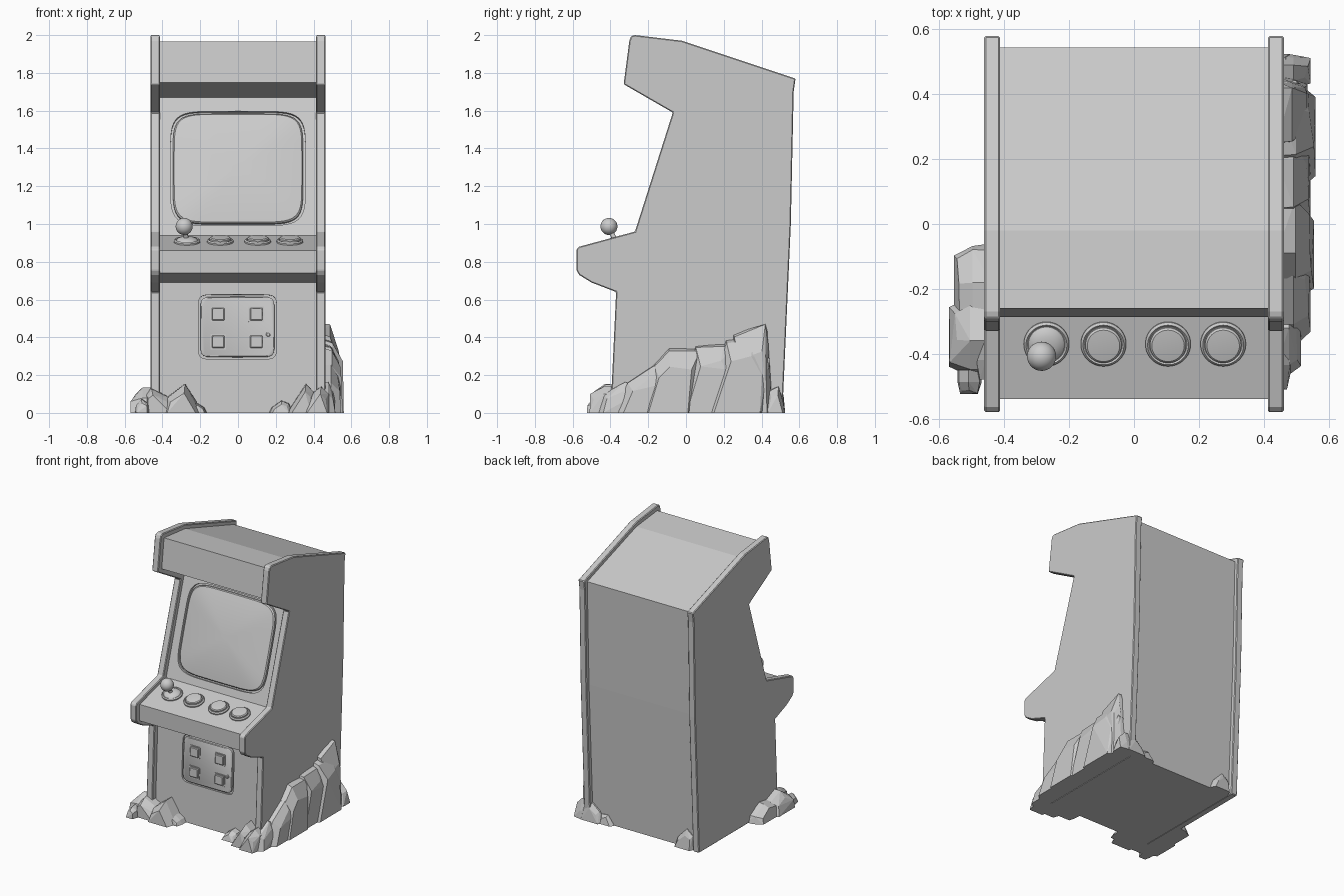
import bpy, bmesh, math, random
from mathutils import Vector, Matrix

if "Cube" in bpy.data.objects:
    bpy.data.objects.remove(bpy.data.objects["Cube"])

random.seed(4)


def finish(name, bm, smooth=False):
    bmesh.ops.recalc_face_normals(bm, faces=bm.faces[:])
    me = bpy.data.meshes.new(name)
    bm.to_mesh(me)
    bm.free()
    ob = bpy.data.objects.new(name, me)
    bpy.context.collection.objects.link(ob)
    if smooth:
        bpy.ops.object.select_all(action='DESELECT')
        ob.select_set(True)
        bpy.context.view_layer.objects.active = ob
        bpy.ops.object.shade_smooth_by_angle(angle=math.radians(35))
    return ob


def prism(name, profile, x0, x1):
    """Extrude a (y, z) side profile along x."""
    bm = bmesh.new()
    a = [bm.verts.new((x0, y, z)) for y, z in profile]
    b = [bm.verts.new((x1, y, z)) for y, z in profile]
    bm.faces.new(a)
    bm.faces.new(b[::-1])
    for i in range(len(a)):
        j = (i + 1) % len(a)
        bm.faces.new((a[i], b[i], b[j], a[j]))
    return finish(name, bm)


def frame(p0, p1, x, t):
    """Matrix lying on the sloped panel p0-p1, local z pointing outwards."""
    p0, p1 = Vector((0, *p0)), Vector((0, *p1))
    up = (p1 - p0).normalized()
    n = Vector((1, 0, 0)).cross(up)
    m = Matrix((Vector((1, 0, 0)), up, n)).transposed().to_4x4()
    m.translation = p0.lerp(p1, t) + Vector((x, 0, 0))
    return m


def loft(name, m, power, rings, segs=48):
    """Stack superellipse rings (half width, half height, z) and cap both ends."""
    def pw(v):
        return math.copysign(abs(v) ** (2 / power), v) if abs(v) > 1e-9 else 0
    bm = bmesh.new()
    loops = []
    for w, h, z in rings:
        loops.append([bm.verts.new(m @ Vector((w * pw(math.cos(a)), h * pw(math.sin(a)), z)))
                      for a in (2 * math.pi * i / segs for i in range(segs))])
    for a, b in zip(loops, loops[1:]):
        for i in range(segs):
            j = (i + 1) % segs
            bm.faces.new((a[i], a[j], b[j], b[i]))
    bm.faces.new(loops[0][::-1])
    bm.faces.new(loops[-1])
    return finish(name, bm, True)


def carve(target, cutter):
    cutter.hide_render = True
    mod = target.modifiers.new("recess", 'BOOLEAN')
    mod.operation, mod.solver, mod.object = 'DIFFERENCE', 'EXACT', cutter
    bpy.context.view_layer.objects.active = target
    bpy.ops.object.modifier_apply(modifier=mod.name)
    bpy.data.objects.remove(cutter)


FACES = {
    "right": lambda u, d, v: (0.44 + d, u, v),
    "left": lambda u, d, v: (-0.44 - d, u, v),
    "front": lambda u, d, v: (u, -0.38 - d, v),
    "back": lambda u, d, v: (u, 0.46 + d, v),
}


def crag(name, poly, face, d1, d0=0.0):
    """Faceted rock: outline on a cabinet face, tapering as it comes outwards."""
    bm = bmesh.new()
    cu = sum(p[0] for p in poly) / len(poly)
    for f, s in ((0, 1), (0.5, 0.97), (1, 0.72)):
        for u, v in poly:
            k = s + random.uniform(-0.05, 0.05) * (f > 0)
            d = d0 + (d1 - d0) * (f - (random.uniform(0, 0.2) if f == 1 and v > 0 else 0))
            bm.verts.new(FACES[face](cu + (u - cu) * k, d, v * k))
    r = bmesh.ops.convex_hull(bm, input=bm.verts[:])
    bmesh.ops.delete(bm, geom=[g for g in r["geom_interior"] if isinstance(g, bmesh.types.BMVert)], context='VERTS')
    bmesh.ops.dissolve_limit(bm, angle_limit=math.radians(8), verts=bm.verts[:], edges=bm.edges[:])
    return finish(name, bm)


# Side panels
side = [(-0.40, 0), (0.51, 0), (0.555, 1.0), (0.57, 1.70), (0.58, 1.77), (-0.02, 1.97),
        (-0.27, 2.0), (-0.29, 1.995), (-0.30, 1.97), (-0.33, 1.74), (-0.07, 1.59),
        (-0.27, 0.96), (-0.565, 0.88), (-0.58, 0.865), (-0.58, 0.755), (-0.565, 0.73),
        (-0.50, 0.69), (-0.37, 0.64)]
for label, x0, x1 in (("left", -0.462, -0.413), ("right", 0.413, 0.462)):
    panel = prism(label + "_side_panel", side, x0, x1)
    bev = panel.modifiers.new("soft_edge", 'BEVEL')
    bev.width, bev.segments = 0.005, 1

# Inset cabinet body
DOOR = ((-0.36, 0.0), (-0.33, 0.69))
DECK = ((-0.54, 0.86), (-0.235, 0.94))
SCREEN = ((-0.235, 0.94), (-0.01, 1.67))
body = prism("cabinet_body", [DOOR[0], (0.478, 0), (0.525, 1.0), (0.545, 1.755), (-0.02, 1.94),
                              (-0.26, 1.965), (-0.287, 1.75), SCREEN[1], SCREEN[0], DECK[0],
                              (-0.54, 0.74), DOOR[1]], -0.414, 0.414)

# Screen, set in a recess with a thin groove around it
m = frame(*SCREEN, 0, 0.485)
carve(body, loft("screen_recess", m, 6, [(0.357, 0.317, -0.02), (0.357, 0.317, 0.05)]))
w, h = 0.345, 0.305
dome = [(w * s, h * s, 0.003 + 0.026 * (1 - s * s)) for s in (0.98, 0.9, 0.78, 0.62, 0.45, 0.28, 0.1)]
loft("screen", m, 6, [(w, h, -0.025), (w, h, -0.004)] + dome)

# Coin door with four square slots and a lock
m = frame(*DOOR, -0.003, 0.455 / 0.69)
carve(body, loft("door_recess", m, 10, [(0.207, 0.171, -0.015), (0.207, 0.171, 0.05)]))
loft("coin_door", m, 10, [(0.196, 0.160, -0.02), (0.196, 0.160, 0.002), (0.191, 0.155, 0.006)])
for i, (x, z) in enumerate([(-0.105, 0.522), (0.097, 0.522), (-0.105, 0.376), (0.097, 0.376)]):
    loft(f"coin_slot_{i + 1}", frame(*DOOR, x, z / 0.69), 14,
         [(r, r, k) for r, k in ((0.042, 0), (0.042, 0.011), (0.036, 0.011), (0.036, 0.007),
                                 (0.033, 0.007), (0.033, 0.016), (0.029, 0.020))], 32)
loft("door_lock", frame(*DOOR, 0.16, 0.415 / 0.69), 2, [(0.012, 0.012, 0), (0.012, 0.012, 0.013), (0.008, 0.008, 0.016)], 16)

# Control deck: joystick base and three buttons
rim = [(0.070, 0), (0.070, 0.008), (0.063, 0.015), (0.058, 0.011), (0.056, 0.011)]
cap = [(0.056, 0.021), (0.050, 0.026), (0.025, 0.028)]
boot = [(0.050, 0.018), (0.030, 0.025), (0.014, 0.028)]
for i, x in enumerate((-0.27, -0.094, 0.105, 0.275)):
    top = cap if i else boot
    loft(f"button_{i}" if i else "joystick_base", frame(*DECK, x, 0.56), 2, [(r, r, k) for r, k in rim + top])

# Joystick stem and ball
foot, ball = Vector((-0.27, -0.37, 0.90)), Vector((-0.285, -0.408, 0.987))
axis = ball - foot
bm = bmesh.new()
bmesh.ops.create_cone(bm, cap_ends=True, segments=20, radius1=0.014, radius2=0.011, depth=axis.length,
                      matrix=Matrix.Translation((foot + ball) / 2) @ axis.to_track_quat('Z', 'Y').to_matrix().to_4x4())
finish("joystick_stem", bm, True)
bm = bmesh.new()
bmesh.ops.create_uvsphere(bm, u_segments=28, v_segments=18, radius=0.045, matrix=Matrix.Translation(ball))
finish("joystick_ball", bm, True)

# Large leaning rocks on the right side
for i, (d, poly) in enumerate([
        (0.075, [(-0.47, 0), (-0.28, 0), (-0.26, 0.12), (-0.32, 0.165), (-0.44, 0.10)]),
        (0.105, [(-0.38, 0), (-0.12, 0), (-0.06, 0.22), (-0.16, 0.26), (-0.31, 0.16)]),
        (0.115, [(-0.24, 0), (0.05, 0), (0.08, 0.34), (-0.09, 0.35), (-0.17, 0.26)]),
        (0.105, [(-0.04, 0), (0.24, 0), (0.25, 0.34), (0.20, 0.37), (0.05, 0.355)]),
        (0.120, [(0.10, 0), (0.42, 0), (0.44, 0.28), (0.36, 0.41), (0.21, 0.39)]),
        (0.095, [(0.24, 0), (0.46, 0), (0.44, 0.40), (0.42, 0.47), (0.25, 0.42)]),
        (0.105, [(0.42, 0), (0.525, 0), (0.515, 0.06), (0.49, 0.14), (0.44, 0.12)])]):
    crag(f"right_rock_{i + 1}", poly, "right", d)

# Low rocks on the left side
crag("left_rock_1", [(-0.34, 0), (-0.06, 0), (-0.08, 0.05), (-0.18, 0.11), (-0.32, 0.09)], "left", 0.115)
crag("left_rock_2", [(-0.47, 0), (-0.22, 0), (-0.25, 0.09), (-0.36, 0.135), (-0.45, 0.08)], "left", 0.13)

# Rocks along the front corners
for i, (d, d0, poly) in enumerate([
        (0.10, -0.02, [(-0.50, 0), (-0.33, 0), (-0.36, 0.08), (-0.46, 0.135), (-0.49, 0.10)]),
        (0.12, -0.02, [(-0.40, 0), (-0.20, 0), (-0.22, 0.06), (-0.28, 0.155), (-0.38, 0.08)]),
        (0.07, -0.02, [(-0.25, 0), (-0.165, 0), (-0.18, 0.03), (-0.22, 0.055)]),
        (0.145, 0.07, [(-0.545, 0), (-0.47, 0), (-0.475, 0.05), (-0.51, 0.075), (-0.54, 0.04)]),
        (0.13, -0.02, [(0.34, 0), (0.49, 0), (0.48, 0.10), (0.44, 0.14), (0.37, 0.09)]),
        (0.11, -0.02, [(0.26, 0), (0.40, 0), (0.40, 0.11), (0.36, 0.155), (0.30, 0.07)]),
        (0.07, -0.02, [(0.165, 0), (0.29, 0), (0.27, 0.05), (0.23, 0.065), (0.18, 0.03)])]):
    crag(f"front_rock_{i + 1}", poly, "front", d, d0)

# Small rocks on the back corners
for i, (d, poly) in enumerate([
        (0.065, [(0.32, 0), (0.50, 0), (0.48, 0.11), (0.42, 0.14), (0.35, 0.08)]),
        (0.05, [(0.24, 0), (0.35, 0), (0.34, 0.06), (0.29, 0.07)]),
        (0.06, [(-0.41, 0), (-0.25, 0), (-0.28, 0.07), (-0.35, 0.14), (-0.40, 0.10)])]):
    crag(f"back_rock_{i + 1}", poly, "back", d)
